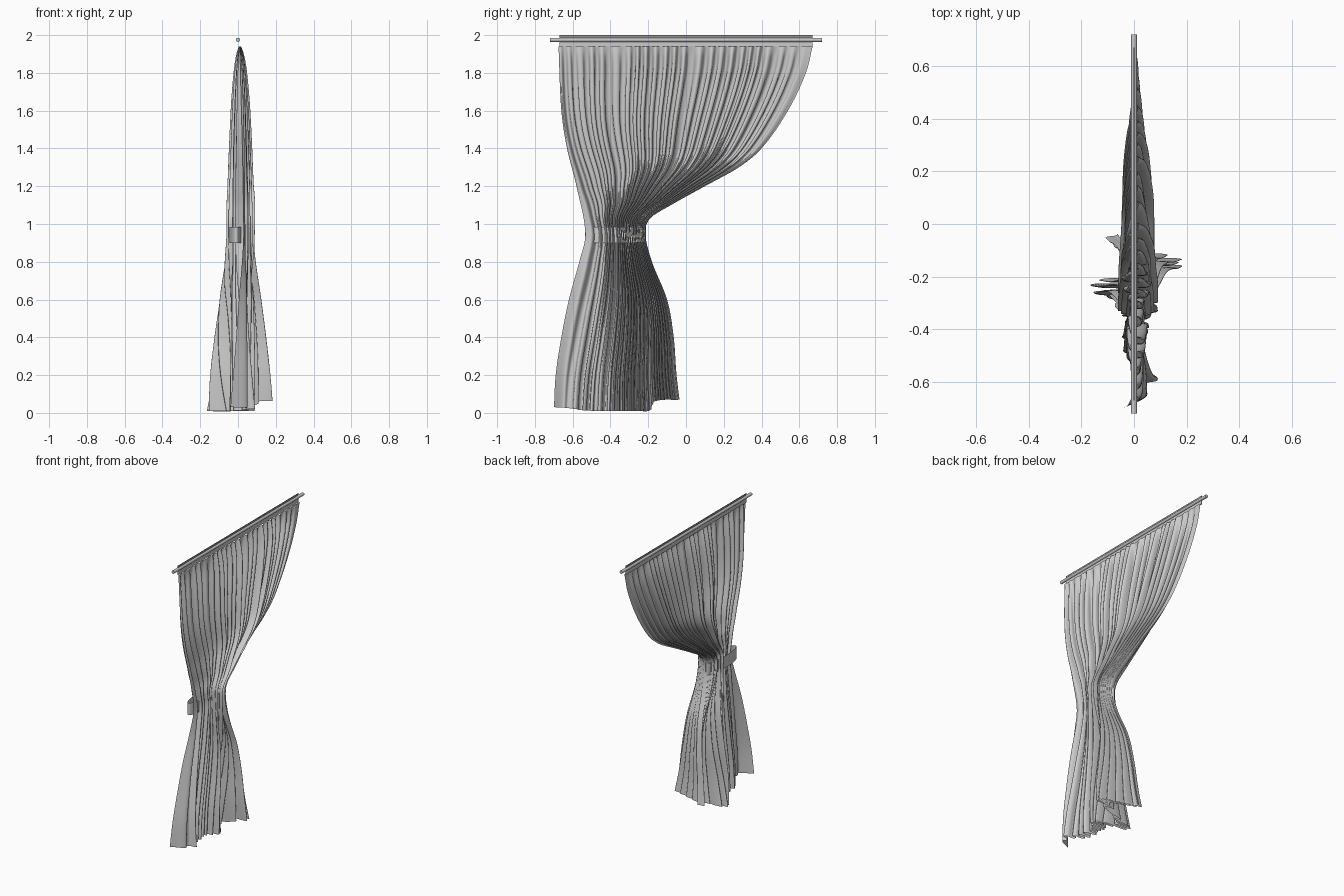
import bpy, random
from math import sin, cos, pi, radians

random.seed(4)
if "Cube" in bpy.data.objects:
    bpy.data.objects.remove(bpy.data.objects["Cube"])


def material(name, value):
    m = bpy.data.materials.new(name)
    m.use_nodes = True
    m.diffuse_color = (value, value, value, 1)
    m.node_tree.nodes["Principled BSDF"].inputs["Base Color"].default_value = (value, value, value, 1)
    return m


def curve(points):
    """Smooth function through (position, value) points in rising order."""
    def slope(i):
        a, b = points[max(i - 1, 0)], points[min(i + 1, len(points) - 1)]
        return (b[1] - a[1]) / (b[0] - a[0])

    def f(t):
        t = min(max(t, points[0][0]), points[-1][0])
        i = max(k for k in range(len(points) - 1) if points[k][0] <= t)
        (t0, v0), (t1, v1) = points[i], points[i + 1]
        d = t1 - t0
        s = (t - t0) / d
        return (v0 * (1 + 2 * s) * (1 - s) ** 2 + v1 * s * s * (3 - 2 * s)
                + slope(i) * d * s * (1 - s) ** 2 - slope(i + 1) * d * s * s * (1 - s))
    return f


def mesh_object(name, verts, faces, mat):
    me = bpy.data.meshes.new(name)
    me.from_pydata(verts, [], faces)
    me.materials.append(mat)
    for p in me.polygons:
        p.use_smooth = True
    ob = bpy.data.objects.new(name, me)
    bpy.context.collection.objects.link(ob)
    return ob


def grid_faces(rows, cols):
    return [(r * cols + c, (r + 1) * cols + c, (r + 1) * cols + c + 1, r * cols + c + 1)
            for r in range(rows - 1) for c in range(cols - 1)]


def strip(name, bottom, top, mat):
    """Very thin upright strip running along the rod."""
    bpy.ops.mesh.primitive_cube_add(size=1, location=(0, 0, (bottom + top) / 2))
    ob = bpy.context.object
    ob.name = name
    ob.scale = (.002, 1.34, top - bottom)
    ob.data.materials.append(mat)


cloth = material("cloth grey", 0.6)
dark = material("track grey", 0.28)

# Outline of the tied curtain by height
near_edge = curve([(0, -.70), (.2, -.69), (.4, -.66), (.6, -.62), (.8, -.565), (.95, -.533),
                   (1.2, -.58), (1.4, -.63), (1.6, -.66), (1.94, -.675)])
far_edge = curve([(0, -.025), (.2, -.05), (.4, -.065), (.6, -.10), (.8, -.18), (.95, -.215), (1.03, -.19),
                  (1.1, -.08), (1.2, .10), (1.3, .28), (1.4, .40), (1.6, .54), (1.8, .635), (1.94, .67)])
bunching = curve([(0, .58), (.5, .5), (.95, .43), (1.1, .56), (1.2, .7), (1.4, .88), (1.6, .96), (1.94, 1)])
depth = curve([(0, .07), (.4, .07), (1, .075), (1.2, .07), (1.6, .052), (1.8, .036), (1.9, .02), (1.94, .006)])
flare = curve([(0, 1), (.3, .66), (.6, .35), (.95, 0), (1.94, 0)])

# Hem height, fold strength and swing of the hem across the cloth
hem = curve([(0, .03), (.1, .012), (.5, .01), (.62, .015), (.67, .06), (1, .07)])
strength = curve([(0, .6), (.2, .7), (.4, 1), (.75, .95), (.9, .6), (1, .15)])
swing = curve([(0, -.07), (.07, .02), (.14, .06), (.22, .03), (.3, -.01), (.5, -.01), (.6, .02), (.67, -.13),
               (.73, -.08), (.78, .05), (.83, .13), (.9, .02), (.96, -.1), (1, -.08)])

# Draped cloth: uneven pleats whose round lobes overlap the creases between them
FOLDS, ROWS, COLS = 24, 72, 721
fold_size = curve([(i / FOLDS / 2, random.uniform(.45, 1)) for i in range(2 * FOLDS + 1)])
verts = []
for r in range(ROWS):
    v = r / (ROWS - 1)
    for c in range(COLS):
        u = c / (COLS - 1)
        z = 1.94 - v * (1.94 - hem(u))
        width = far_edge(z) - near_edge(z)
        a = 2 * pi * FOLDS * (u + .012 * sin(17 * u) + .005 * sin(41 * u + 2 * v))
        d = depth(z) * strength(u) * fold_size(u)
        lobe = min(1, v * 8) * .11 / FOLDS * sin(2 * a)
        across = min(1, max(0, u - lobe * min(1, 15 * u, 15 * (1 - u)))) ** bunching(z)
        x = .01 + d * (sin(a) + .1 * cos(a * .5)) + flare(z) * swing(across)
        verts.append((x, near_edge(z) + width * across, z))
mesh_object("curtain", verts, grid_faces(ROWS, COLS), cloth)

# Tieback band, mostly buried in the gathered waist
SEG = 48
band = []
for z in (.90, .985):
    for i in range(SEG + 1):
        t = 2 * pi * i / SEG
        band.append((.036 * cos(t) - .01, .162 * sin(t) - .374, z))
mesh_object("tieback", band, grid_faces(2, SEG + 1), cloth)

# Rod
bpy.ops.mesh.primitive_cylinder_add(vertices=24, radius=.011, depth=1.44,
                                    location=(0, 0, 1.975), rotation=(radians(90), 0, 0))
rod = bpy.context.object
rod.name = "rod"
rod.data.materials.append(cloth)
bpy.ops.object.shade_smooth_by_angle(angle=radians(40))

# Header strip joining the cloth to the rod, and track strip above it
strip("header", 1.935, 1.975, cloth)
strip("track", 1.975, 2.0, dark)
